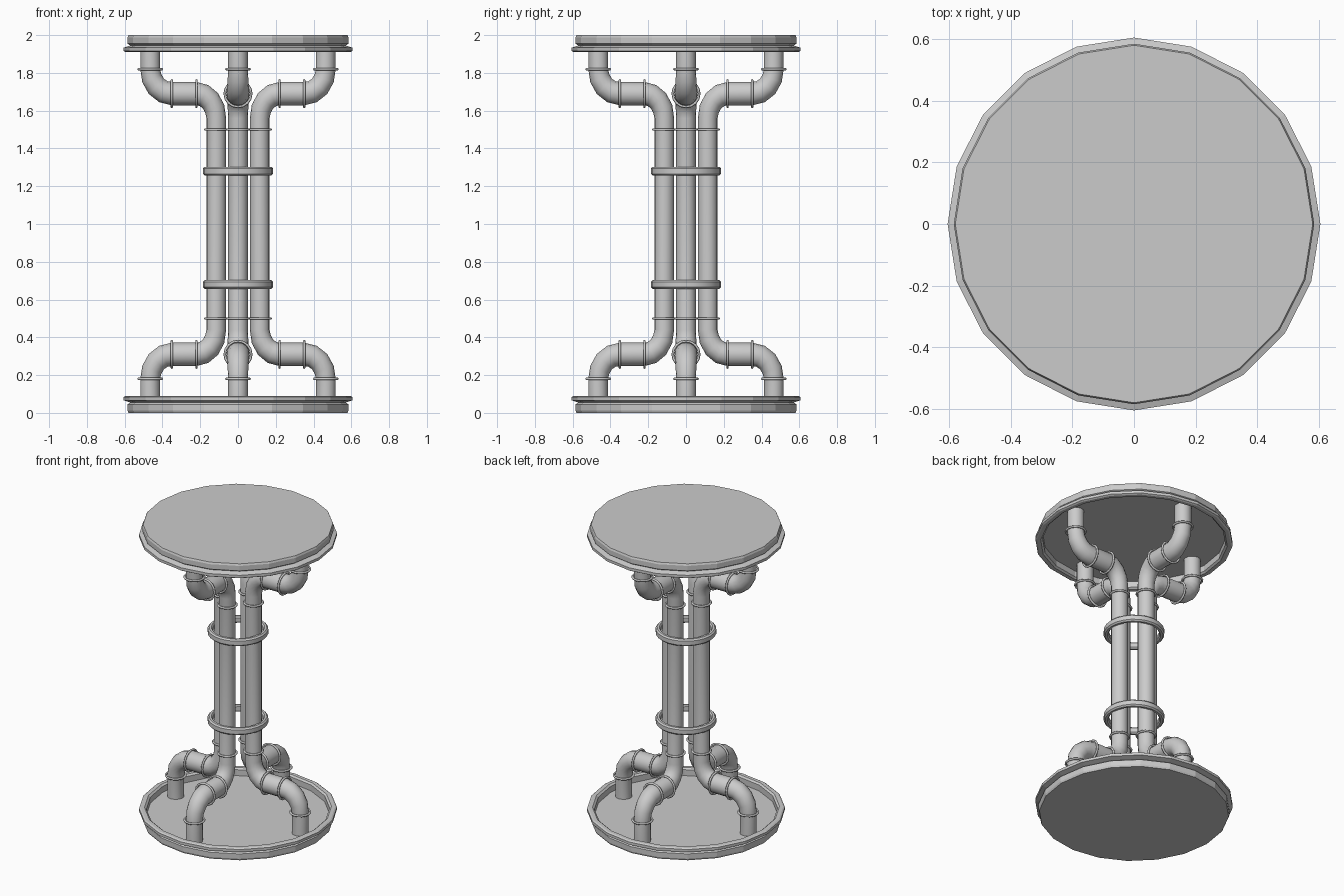
import bpy, bmesh, math
from mathutils import Matrix, Vector

if "Cube" in bpy.data.objects:
    bpy.data.objects.remove(bpy.data.objects["Cube"])


def make_object(name, bm, matrix=Matrix(), smooth=None):
    bmesh.ops.recalc_face_normals(bm, faces=bm.faces)
    mesh = bpy.data.meshes.new(name)
    bm.to_mesh(mesh)
    bm.free()
    ob = bpy.data.objects.new(name, mesh)
    bpy.context.collection.objects.link(ob)
    ob.matrix_world = matrix
    if smooth:
        bpy.ops.object.select_all(action='DESELECT')
        ob.select_set(True)
        bpy.context.view_layer.objects.active = ob
        bpy.ops.object.shade_smooth_by_angle(angle=math.radians(smooth))
    return ob


def skin(loops, closed=False):
    """Bridge equal-sized loops of points; cap the ends unless closed."""
    bm = bmesh.new()
    rows = [[bm.verts.new(p) for p in loop] for loop in loops]
    n = len(rows[0])
    pairs = list(zip(rows, rows[1:])) + ([(rows[-1], rows[0])] if closed else [])
    for a, b in pairs:
        for i in range(n):
            j = (i + 1) % n
            bm.faces.new((a[i], a[j], b[j], b[i]))
    if not closed:
        bm.faces.new(rows[0])
        bm.faces.new(rows[-1])
    return bm


def lathe(profile, sides, closed=False):
    step = math.tau / sides
    return skin([[(r * math.cos(i * step), r * math.sin(i * step), z)
                  for i in range(sides)] for r, z in profile], closed)


# Round end plates: stepped, grooved rim around a recessed floor
plate = [(0.58, 0.0), (0.585, 0.012), (0.585, 0.045), (0.57, 0.055),
         (0.605, 0.066), (0.605, 0.084), (0.595, 0.09), (0.572, 0.09),
         (0.56, 0.08), (0.56, 0.04)]
make_object("bottom_plate", lathe(plate, 20))
make_object("top_plate", lathe([(r, 2 - z) for r, z in plate], 20))

# Pipe path in the radius/height plane: (r, z, pipe radius, tangent)
V, H = 0.052, 0.062
half = [(0.465, 0.03, V, (0, 1))]
for k in range(5):
    a = math.pi / 2 * k / 4
    half.append((0.35 + 0.115 * math.cos(a), 0.18 + 0.13 * math.sin(a),
                 V + (H - V) * k / 4, (-math.sin(a), math.cos(a))))
for k in range(5):
    a = math.pi / 2 * k / 4
    half.append((0.22 - 0.105 * math.sin(a), 0.44 - 0.13 * math.cos(a),
                 H + (V - H) * k / 4, (-math.cos(a), math.sin(a))))
path = half + [(r, 2 - z, s, (-t[0], t[1])) for r, z, s, t in reversed(half)]


def pipe():
    loops = []
    for r, z, s, t in path:
        side = Vector((t[1], 0, -t[0]))
        loops.append([Vector((r, 0, z)) + s * (math.cos(a) * side
                      + math.sin(a) * Vector((0, 1, 0)))
                      for a in (math.tau * i / 16 for i in range(16))])
    return skin(loops)


def collar(radius):
    m = 0.007
    prof = [(radius + m * math.cos(a), m * math.sin(a))
            for a in (math.tau * i / 6 for i in range(6))]
    return lathe(prof, 16, True)


# Four pipes with thin collars at the joints
collars = [(0.465, 0.18, 0.061, False), (0.35, 0.31, 0.07, True),
           (0.22, 0.31, 0.07, True), (0.115, 0.50, 0.058, False)]
for k in range(4):
    turn = Matrix.Rotation(k * math.pi / 2, 4, 'Z')
    make_object(f"pipe_{k + 1}", pipe(), turn, 40)
    for r, z, size, sideways in collars:
        for level, height in (("lower", z), ("upper", 2 - z)):
            m = turn @ Matrix.Translation((r, 0, height))
            if sideways:
                m = m @ Matrix.Rotation(math.pi / 2, 4, 'Y')
            make_object(f"{level}_collar_{k + 1}", collar(size), m, 65)

# Two bands clamping the pipes together
band = [(0.155, -0.014), (0.163, -0.023), (0.177, -0.023), (0.186, -0.014),
        (0.186, 0.014), (0.177, 0.023), (0.163, 0.023), (0.155, 0.014)]
for name, z in (("lower_band", 0.68), ("upper_band", 1.28)):
    make_object(name, lathe(band, 24, True), Matrix.Translation((0, 0, z)), 30)
